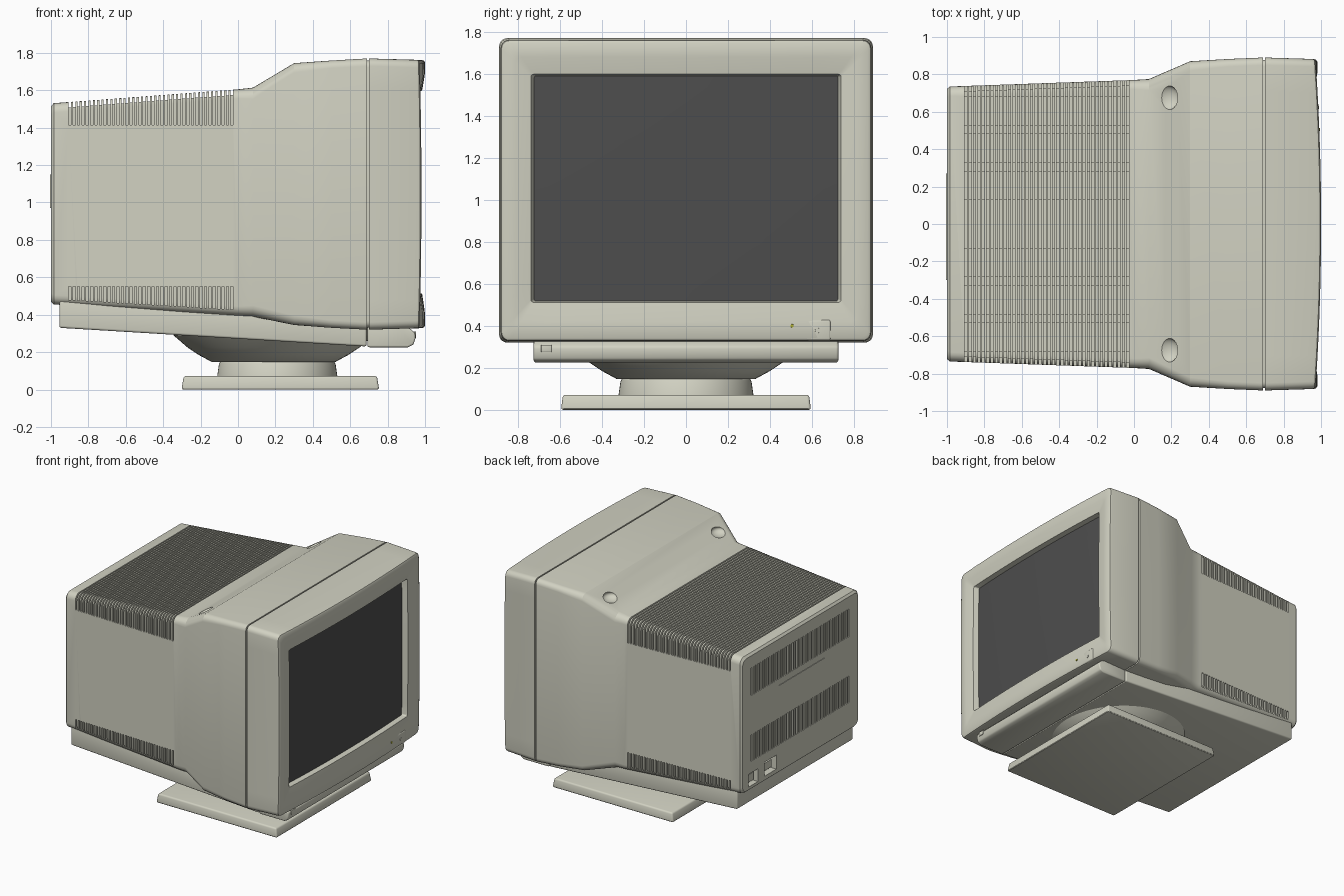
import bpy, bmesh, math
from mathutils import Matrix, Vector

if "Cube" in bpy.data.objects:
    bpy.data.objects.remove(bpy.data.objects["Cube"])


def material(name, rgb):
    m = bpy.data.materials.new(name)
    m.diffuse_color = (*rgb, 1)
    m.use_nodes = True
    m.node_tree.nodes["Principled BSDF"].inputs["Base Color"].default_value = m.diffuse_color
    return m


BEIGE = material("beige_plastic", (0.64, 0.64, 0.54))
GLASS = material("dark_glass", (0.075, 0.075, 0.075))
LAMP = material("lamp_yellow", (0.45, 0.45, 0.03))


def make(name, bm, mat=BEIGE):
    bmesh.ops.recalc_face_normals(bm, faces=bm.faces[:])
    me = bpy.data.meshes.new(name)
    bm.to_mesh(me)
    bm.free()
    ob = bpy.data.objects.new(name, me)
    bpy.context.collection.objects.link(ob)
    me.materials.append(mat)
    return ob


def activate(ob):
    bpy.ops.object.select_all(action='DESELECT')
    ob.select_set(True)
    bpy.context.view_layer.objects.active = ob


def smooth(ob, angle=30):
    activate(ob)
    bpy.ops.object.shade_smooth_by_angle(angle=math.radians(angle))


def bevel(ob, width, segments=3):
    activate(ob)
    m = ob.modifiers.new("bevel", 'BEVEL')
    m.width, m.segments = width, segments
    bpy.ops.object.modifier_apply(modifier=m.name)
    smooth(ob)


def add_box(bm, x0, x1, y0, y1, z0, z1):
    mid = Vector(((x0 + x1) / 2, (y0 + y1) / 2, (z0 + z1) / 2))
    size = Matrix.Diagonal((x1 - x0, y1 - y0, z1 - z0, 1))
    bmesh.ops.create_cube(bm, size=1, matrix=Matrix.Translation(mid) @ size)


def box(name, *dims, mat=BEIGE, round_by=0):
    bm = bmesh.new()
    add_box(bm, *dims)
    ob = make(name, bm, mat)
    if round_by:
        bevel(ob, round_by)
    return ob


def ring(x, hy, z0, z1, r, n=1):
    """Rounded rectangle section in y/z; x is a number or a function of y, z."""
    centres = [(hy - r, z1 - r), (r - hy, z1 - r), (r - hy, z0 + r), (hy - r, z0 + r)]
    arcs = [[(cy + r * math.cos(math.radians(90 * i + 18 * k)),
              cz + r * math.sin(math.radians(90 * i + 18 * k))) for k in range(6)]
            for i, (cy, cz) in enumerate(centres)]
    pts = []
    for i in range(4):
        a, b = arcs[i][-1], arcs[(i + 1) % 4][0]
        pts += arcs[i]
        pts += [(a[0] + (b[0] - a[0]) * k / n, a[1] + (b[1] - a[1]) * k / n) for k in range(1, n)]
    return [(x(y, z) if callable(x) else x, y, z) for y, z in pts]


def loft(name, rings, mat=BEIGE, cap_start=True):
    bm = bmesh.new()
    loops = [[bm.verts.new(p) for p in r] for r in rings]
    for a, b in zip(loops, loops[1:]):
        for i in range(len(a)):
            j = (i + 1) % len(a)
            bm.faces.new((a[i], a[j], b[j], b[i]))
    if cap_start:
        bm.faces.new(loops[0])
    bm.faces.new(loops[-1])
    return make(name, bm, mat)


def prism(name, profile, hy):
    bm = bmesh.new()
    f = bm.faces.new([bm.verts.new((x, -hy, z)) for x, z in profile])
    ext = bmesh.ops.extrude_face_region(bm, geom=[f])
    bmesh.ops.translate(bm, vec=(0, 2 * hy, 0),
                        verts=[v for v in ext["geom"] if isinstance(v, bmesh.types.BMVert)])
    return make(name, bm)


def lathe(name, profile, x0, steps=64):
    bm = bmesh.new()
    vs = [bm.verts.new((x0 + r, 0, z)) for r, z in profile]
    es = [bm.edges.new(p) for p in zip(vs, vs[1:])]
    bmesh.ops.spin(bm, geom=vs + es, cent=(x0, 0, 0), axis=(0, 0, 1),
                   angle=2 * math.pi, steps=steps)
    bmesh.ops.remove_doubles(bm, verts=bm.verts[:], dist=1e-4)
    ob = make(name, bm)
    smooth(ob)
    return ob


def cut(target, bm):
    cutter = make("cutter", bm)
    cutter.hide_render = True
    activate(target)
    m = target.modifiers.new("cut", 'BOOLEAN')
    m.operation, m.solver, m.object = 'DIFFERENCE', 'EXACT', cutter
    bpy.ops.object.modifier_apply(modifier=m.name)
    bpy.data.objects.remove(cutter)


# Rear casing: tapered tube flaring out towards the screen
casing = loft("rear_casing", [ring(*s) for s in (
    (-1.0, 0.722, 0.468, 1.515, 0.05), (-0.985, 0.735, 0.455, 1.531, 0.05),
    (0.0, 0.77, 0.395, 1.605, 0.05), (0.08, 0.775, 0.39, 1.614, 0.06),
    (0.30, 0.87, 0.345, 1.745, 0.05), (0.50, 0.882, 0.33, 1.759, 0.04),
    (0.69, 0.89, 0.32, 1.77, 0.04), (0.691, 0.878, 0.332, 1.758, 0.035),
    (0.71, 0.878, 0.332, 1.758, 0.035))])

# Vent grooves over the top, slots in the sides and rear, sockets and hand dimples
grooves, slots = bmesh.new(), bmesh.new()
for i in range(38):
    x = -0.905 + i * 0.0234
    x1 = x + 0.012
    top, low, hw = 1.605 + 0.075 * x, 0.395 - 0.06 * x, 0.77 + 0.035 * x
    add_box(grooves, x, x1, -1, 1, top - 0.028, top + 0.1)
    for s in (-1, 1):
        ya, yb = sorted((s * (hw - 0.028), s * (hw + 0.1)))
        add_box(slots, x, x1, ya, yb, 1.415, top)
        add_box(slots, x, x1, ya, yb, low + 0.03, 0.55)
        for row in (0.205, 0.405, 0.605):
            add_box(slots, x, x1, s * row - 0.075, s * row + 0.075, top - 0.06, top + 0.1)
for i in range(44):
    y = -0.61 + i * 0.0282
    for z0, z1 in ((1.2, 1.42), (0.68, 0.89)):
        add_box(grooves, -1.05, -0.97, y, y + 0.013, z0, z1)
for y0, y1, z0, z1 in ((0.53, 0.65, 0.49, 0.59), (0.30, 0.45, 0.50, 0.61)):
    add_box(grooves, -1.05, -0.95, y0, y1, z0, z1)
for s in (-1, 1):
    place = Matrix.Translation((0.18, s * 0.675, 1.685)) @ Matrix.Diagonal((0.065, 0.065, 0.035, 1))
    bmesh.ops.create_uvsphere(slots, u_segments=32, v_segments=16, radius=1, matrix=place)
cut(casing, grooves)
cut(casing, slots)
smooth(casing, 25)

# Rear label plate and socket inserts
box("rear_plate", -1.004, -0.98, -0.30, 0.27, 0.97, 1.15)
box("power_socket", -0.98, -0.94, 0.555, 0.625, 0.51, 0.57)
box("signal_socket", -0.98, -0.94, 0.33, 0.42, 0.525, 0.585)


# Front bezel with bulged face and recessed opening
def face(offset):
    return lambda y, z: 1.01 - 0.03 * (y / 0.88) ** 2 - 0.01 * ((z - 1.05) / 0.72) ** 2 - offset


bezel = loft("front_bezel", [
    ring(0.70, 0.89, 0.32, 1.77, 0.04, 12),
    ring(face(0.018), 0.882, 0.328, 1.762, 0.04, 12),
    ring(face(0.006), 0.878, 0.332, 1.758, 0.038, 12),
    ring(face(0), 0.866, 0.344, 1.746, 0.035, 12),
    ring(face(0.004), 0.81, 0.42, 1.68, 0.025, 12),
    ring(face(0.02), 0.738, 0.512, 1.598, 0.012, 12),
    ring(face(0.07), 0.72, 0.52, 1.588, 0.01, 12)])
smooth(bezel)

# Curved screen glass
scr = loft("screen", [ring(face(0.06), 0.723 * s, 1.054 - 0.536 * s, 1.054 + 0.536 * s, 0.01 * s, 12)
                      for s in [1 - k / 10.2 for k in range(11)]], GLASS, cap_start=False)
for p in scr.data.polygons:  # glass faces the viewer
    if p.normal.x < 0:
        p.flip() if hasattr(p, "flip") else None
smooth(scr, 40)

# Power button and lamp
box("power_button", 0.93, 0.985, 0.567, 0.688, 0.332, 0.428, round_by=0.008)
for nm, y, z, r, x, mat in (("button_dot", 0.627, 0.378, 0.014, 0.978, BEIGE),
                            ("power_lamp", 0.505, 0.40, 0.009, 0.984, LAMP)):
    bm = bmesh.new()
    bmesh.ops.create_cone(bm, cap_ends=True, segments=20, radius1=r, radius2=r * 0.85, depth=0.02,
                          matrix=Matrix.Translation((x, y, z)) @ Matrix.Rotation(math.pi / 2, 4, 'Y'))
    make(nm, bm, mat)

# Tray beneath the casing and its rounded front end
tray = prism("lower_tray", [(-0.955, 0.48), (-0.955, 0.33), (0.688, 0.23), (0.688, 0.36)], 0.725)
bevel(tray, 0.012)
tray_front = prism("tray_front", [(0.692, 0.36), (0.692, 0.226), (0.91, 0.226), (0.938, 0.24),
                                  (0.948, 0.27), (0.948, 0.30), (0.925, 0.322), (0.85, 0.36)], 0.725)
bevel(tray_front, 0.01)
box("tray_knob", 0.93, 0.953, -0.69, -0.64, 0.275, 0.31, round_by=0.004)

# Swivel bowl, neck and foot
lathe("swivel_bowl", [(0, 0.34), (0.55, 0.34), (0.535, 0.29), (0.46, 0.225), (0.40, 0.185),
                      (0.33, 0.147), (0, 0.14)], 0.19)
lathe("swivel_neck", [(0, 0.15), (0.29, 0.15), (0.305, 0.148), (0.312, 0.135), (0.322, 0.065), (0, 0.06)], 0.21)
foot = box("foot", -0.302, 0.755, -0.595, 0.595, 0, 0.072)
for v in foot.data.vertices:  # slight taper towards the top
    if v.co.z > 0.05:
        v.co.x += -0.012 if v.co.x > 0 else 0.012
        v.co.y *= 0.985
bevel(foot, 0.012)
